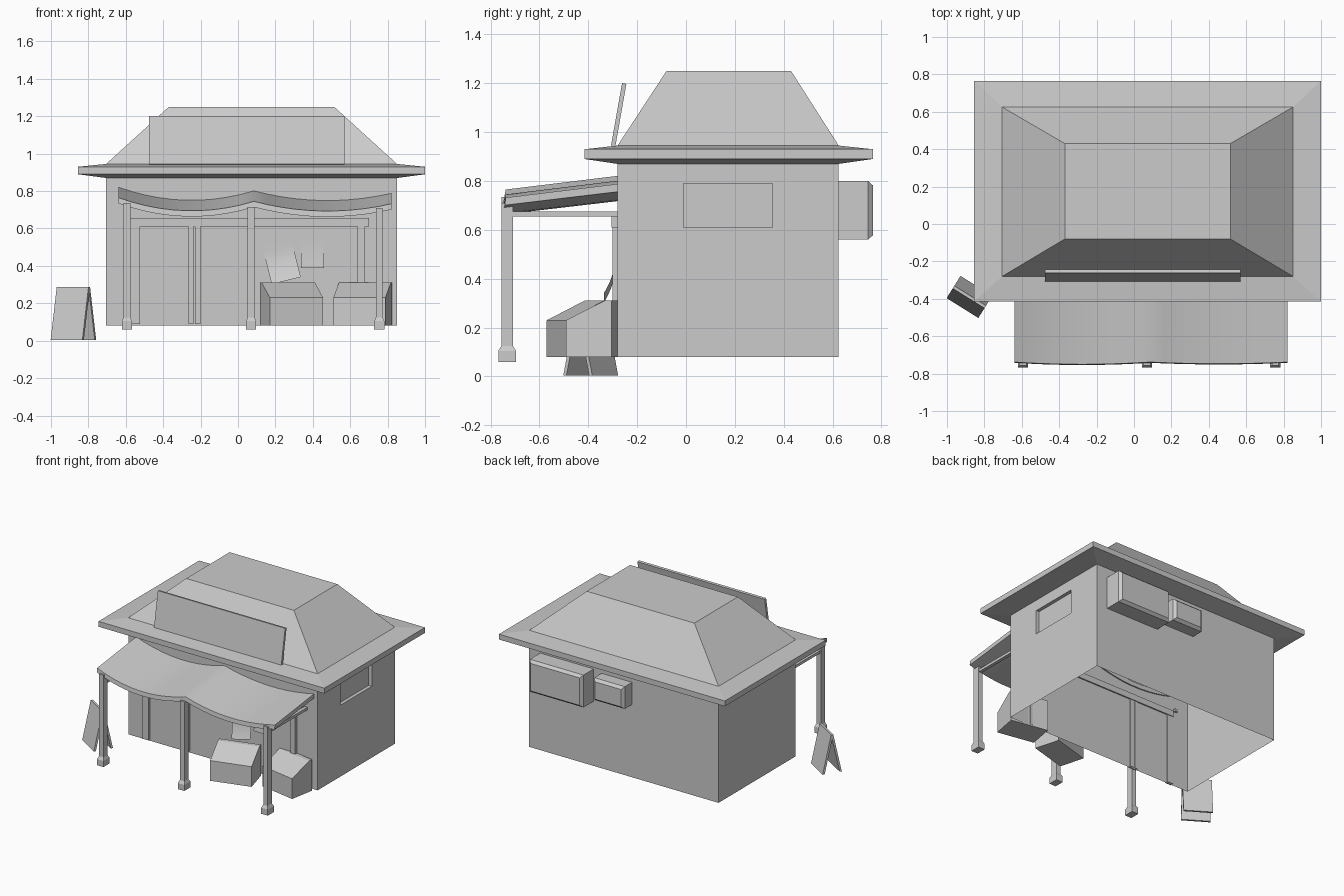
import bpy, bmesh
from math import radians, sin, cos
from mathutils import Vector, Matrix

if "Cube" in bpy.data.objects:
    bpy.data.objects.remove(bpy.data.objects["Cube"])


def finish(name, bm, matrix=None, normals=True):
    if matrix:
        bm.transform(matrix)
    if normals:
        bmesh.ops.recalc_face_normals(bm, faces=bm.faces)
    me = bpy.data.meshes.new(name)
    bm.to_mesh(me)
    bm.free()
    ob = bpy.data.objects.new(name, me)
    bpy.context.collection.objects.link(ob)
    return ob


def loft(name, rings, cap_start=True, cap_end=True):
    """Stack of rings, each a list of points, joined with quads."""
    bm = bmesh.new()
    vs = [[bm.verts.new(p) for p in r] for r in rings]
    n = len(vs[0])
    for a, b in zip(vs, vs[1:]):
        for i in range(n):
            j = (i + 1) % n
            bm.faces.new((a[i], a[j], b[j], b[i]))
    if cap_start:
        bm.faces.new(vs[0][::-1])
    if cap_end:
        bm.faces.new(vs[-1])
    bmesh.ops.recalc_face_normals(bm, faces=bm.faces)
    return bm


def rect(x0, x1, y0, y1, z):
    return [(x0, y0, z), (x1, y0, z), (x1, y1, z), (x0, y1, z)]


def box(name, x0, x1, y0, y1, z0, z1, matrix=None):
    bm = loft(name, [rect(x0, x1, y0, y1, z0), rect(x0, x1, y0, y1, z1)])
    return finish(name, bm, matrix)


def smooth(ob, angle=35):
    bpy.ops.object.select_all(action='DESELECT')
    ob.select_set(True)
    bpy.context.view_layer.objects.active = ob
    bpy.ops.object.shade_smooth_by_angle(angle=radians(angle))


# Walls, eave and hipped roof as one open-bottomed shell
wall = (-0.705, 0.85, -0.28, 0.625)
eave = (-0.855, 1.0, -0.415, 0.765)
top = (-0.37, 0.515, -0.08, 0.43)
bm = loft("building", [rect(*wall, 0.08), rect(*wall, 0.87), rect(*eave, 0.89),
                       rect(*eave, 0.93), rect(*wall, 0.945), rect(*top, 1.25)],
          cap_start=False)

# Recessed side window cut into the right wall
for co, no in (((0, -0.01, 0), (0, 1, 0)), ((0, 0.355, 0), (0, 1, 0)),
               ((0, 0, 0.61), (0, 0, 1)), ((0, 0, 0.79), (0, 0, 1))):
    fs = [f for f in bm.faces if abs(f.calc_center_median().x - 0.85) < 1e-4
          and abs(f.normal.x) > 0.99]
    geom = fs + list({e for f in fs for e in f.edges}) + list({v for f in fs for v in f.verts})
    bmesh.ops.bisect_plane(bm, geom=geom, plane_co=co, plane_no=no)
    bm.normal_update()
centre = Vector((0.85, 0.1725, 0.70))
pane = min(bm.faces, key=lambda f: (f.calc_center_median() - centre).length)
bmesh.ops.inset_region(bm, faces=[pane], thickness=0.0005, depth=-0.025)
finish("building_and_roof", bm, normals=False)

# Tilted blank sign board on the roof
tilt = Matrix.Translation((0.0475, -0.298, 0.943)) @ Matrix.Rotation(radians(-10), 4, 'X')
box("roof_sign", -0.5225, 0.5225, -0.009, 0.009, 0, 0.26, tilt)

# Awning: two sagging bays, sloping up to the wall
bays = [(-0.64, 0.085, 0.765, 0.745, 0.06), (0.085, 0.82, 0.745, 0.732, 0.045)]
sections = []
for k, (x0, x1, z0, z1, sag) in enumerate(bays):
    for i in range(1 if k else 0, 11):
        t = i / 10
        s = 4 * sag * t * (1 - t)
        x, z, y = x0 + (x1 - x0) * t, z0 + (z1 - z0) * t - s, -0.738 - 0.2 * s
        sections.append([(x, y, z), (x, -0.272, z + 0.057),
                         (x, -0.272, z + 0.025), (x, y - 0.004, z - 0.031)])
smooth(finish("awning", loft("awning", sections)))

# Posts with flared feet, and a tie beam back to the wall at each end
for i, (x, h) in enumerate([(-0.594, 0.735), (0.07, 0.715), (0.755, 0.71)]):
    y = -0.732
    rings = [rect(x - a, x + a, y - b, y + b, z) for a, b, z in
             ((0.027, 0.036, 0.06), (0.027, 0.036, 0.105), (0.018, 0.024, 0.125), (0.018, 0.024, h))]
    finish(f"awning_post_{i + 1}", loft("post", rings))
    if i != 1:
        box(f"tie_beam_{i + 1}", x - 0.012, x + 0.012, -0.73, -0.265, 0.655, 0.675)

# Shop front frame
box("front_lintel", -0.575, 0.70, -0.305, -0.27, 0.61, 0.655)
for i, (x0, x1) in enumerate([(-0.575, -0.525), (-0.265, -0.238), (-0.23, -0.2), (0.64, 0.68)]):
    box(f"front_upright_{i + 1}", x0, x1, -0.30, -0.275, 0.09, 0.61)

# Slope-topped display crates
profile = [(0, 0.08), (0, 0.23), (0.16, 0.31), (0.19, 0.31), (0.19, 0.08)]
for name, x, y, w, ang in (("display_crate_left", 0.17, -0.57, 0.296, 15.7),
                           ("display_crate_right", 0.51, -0.44, 0.283, -10.5)):
    bm = loft(name, [[(a, b, c) for b, c in profile] for a in (0, w)])
    finish(name, bm, Matrix.Translation((x, y, 0)) @ Matrix.Rotation(radians(ang), 4, 'Z'))


# Paper notices with a curling lower edge
def notice(name, cx, cz, w, h, ang, curl):
    bm = bmesh.new()
    rows = []
    for i in range(9):
        t = i / 8
        y = -0.004 - curl * max(0, (t - 0.3) / 0.7) ** 2
        rows.append([bm.verts.new((s * w / 2, y, h / 2 - h * t)) for s in (-1, 1)])
    for a, b in zip(rows, rows[1:]):
        bm.faces.new((a[0], b[0], b[1], a[1]))
    m = Matrix.Translation((cx, -0.282, cz)) @ Matrix.Rotation(radians(ang), 4, 'Y')
    smooth(finish(name, bm, m, normals=False), 60)


notice("notice_tilted", 0.228, 0.44, 0.16, 0.245, -14, 0.05)
notice("notice_straight", 0.398, 0.492, 0.125, 0.205, 0, 0.01)

# Folding pavement board: two leaning panels
base = Matrix.Translation((-0.88, -0.39, 0)) @ Matrix.Rotation(radians(-32), 4, 'Z')
bm_angle = radians(12)
for name, s in (("board_front_panel", -1), ("board_back_panel", 1)):
    foot, head, th = s * 0.07, s * 0.008, -s * 0.015
    rings = [[(x, foot, 0), (x, head, 0.285), (x, head + th, 0.282), (x, foot + th, 0.0)]
             for x in (-0.1, 0.1)]
    off = Matrix.Translation((0.0, 0, 0.003))
    finish(name, loft(name, rings), base @ off)

# Wall-mounted units on the back with chamfered outer faces
for name, x0, x1, z0, z1, d in (("back_unit_large", 0.32, 0.76, 0.56, 0.80, 0.14),
                                ("back_unit_small", 0.005, 0.255, 0.62, 0.785, 0.105)):
    rings = []
    for inset, y in ((0, 0.62), (0, 0.625 + d - 0.02), (0.018, 0.625 + d)):
        a, b, c, e = x0 + inset, x1 - inset, z0 + inset, z1 - inset
        rings.append([(a, y, c), (b, y, c), (b, y, e), (a, y, e)])
    finish(name, loft(name, rings))
